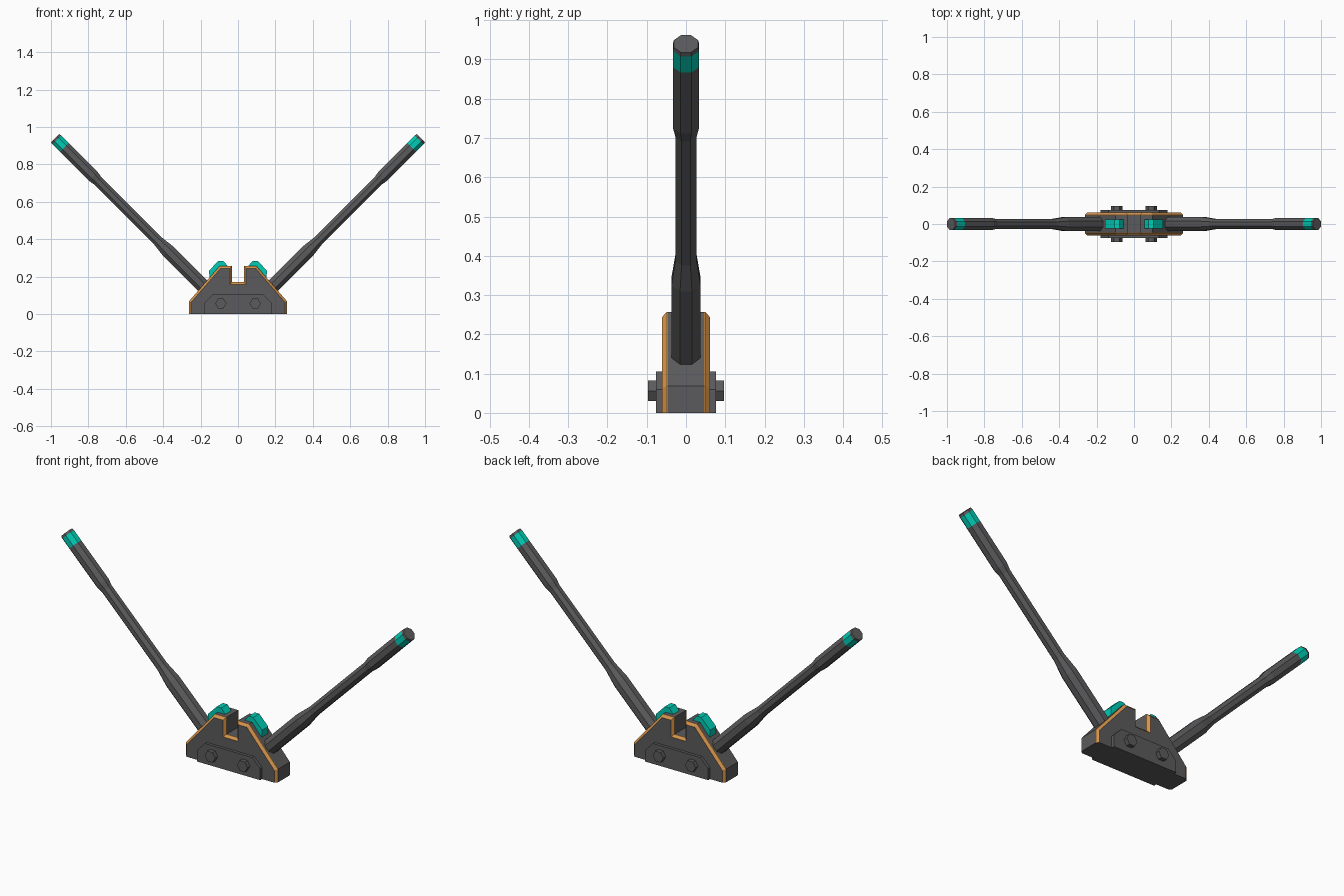
import bpy, bmesh, math
from mathutils import Vector

if "Cube" in bpy.data.objects:
    bpy.data.objects.remove(bpy.data.objects["Cube"])


def mat(name, rgb):
    m = bpy.data.materials.new(name)
    m.diffuse_color = (*rgb, 1)
    m.use_nodes = True
    m.node_tree.nodes["Principled BSDF"].inputs["Base Color"].default_value = m.diffuse_color
    return m


GREY = mat("dark grey", (0.105, 0.105, 0.11))
ORANGE = mat("orange", (0.66, 0.29, 0.07))
TEAL = mat("teal", (0.0, 0.6, 0.46))


def loft(name, rings, mats, band_mats=None):
    """Skin equal-length closed rings of points and cap both ends."""
    bm = bmesh.new()
    vs = [[bm.verts.new(p) for p in r] for r in rings]
    n = len(vs[0])
    for k in range(len(vs) - 1):
        for i in range(n):
            j = (i + 1) % n
            f = bm.faces.new((vs[k][i], vs[k][j], vs[k + 1][j], vs[k + 1][i]))
            if band_mats:
                f.material_index = band_mats[k]
    bm.faces.new(vs[0][::-1])
    bm.faces.new(vs[-1])
    bmesh.ops.recalc_face_normals(bm, faces=bm.faces)
    bm.normal_update()
    for f in bm.faces:          # undersides are never painted
        if f.normal.z < -0.99:
            f.material_index = 0
    me = bpy.data.meshes.new(name)
    bm.to_mesh(me)
    bm.free()
    ob = bpy.data.objects.new(name, me)
    bpy.context.collection.objects.link(ob)
    for m in mats:
        me.materials.append(m)
    return ob


def at_y(profile, y):
    return [(x, y, z) for x, z in profile]


def mirrored(half):
    return half + [(-x, z) for x, z in reversed(half)]


# base: notched core
outer = mirrored([(0.262, 0), (0.262, 0.068), (0.098, 0.257), (0.032, 0.257), (0.032, 0.17)])
inner = mirrored([(0.25, 0), (0.25, 0.063), (0.093, 0.244), (0.043, 0.244), (0.043, 0.158)])
loft("base_core", [at_y(outer, -0.046), at_y(outer, 0.046)], [GREY])

panel = mirrored([(0.18, 0), (0.18, 0.06), (0.135, 0.105)])
for s, side in ((-1, "front"), (1, "back")):
    # side plate with orange bevelled rim
    loft(side + "_plate", [at_y(outer, s * 0.046), at_y(outer, s * 0.049), at_y(inner, s * 0.061)],
         [GREY, ORANGE], [1, 1])
    # raised panel
    loft(side + "_panel", [at_y(panel, s * 0.058), at_y(panel, s * 0.076)], [GREY])
    # hexagonal bolts
    for bx in (-0.092, 0.092):
        hexa = [(bx + 0.03 * math.cos(i * math.pi / 3), 0.056 + 0.03 * math.sin(i * math.pi / 3))
                for i in range(6)]
        loft(side + "_bolt", [at_y(hexa, s * 0.07), at_y(hexa, s * 0.097)], [GREY])

# arm stations: height of the axis point, half width, colour of the band that follows
stations = [(0.10, 0.037, 0), (0.335, 0.037, 0), (0.395, 0.027, 0), (0.71, 0.027, 0),
            (0.735, 0.033, 0), (0.89, 0.033, 1), (0.931, 0.033, 0), (0.94, 0.031, 0)]
block = [(0.05, 0.25), (0.078, 0.284), (0.104, 0.284), (0.155, 0.232), (0.152, 0.188), (0.10, 0.17)]
for s, side in ((-1, "left"), (1, "right")):
    rings = []
    across, depth = Vector((-s, 0, 1)).normalized(), Vector((0, 1, 0))
    for z, a, _ in stations:
        r = a / math.cos(math.pi / 8)
        c = Vector((s * (z + 0.038), 0, z))
        angles = [math.pi / 8 + i * math.pi / 4 for i in range(8)]
        rings.append([c + r * (math.cos(t) * across + math.sin(t) * depth) for t in angles])
    # octagonal arm with teal ring near the tip
    loft(side + "_arm", rings, [GREY, TEAL], [b for _, _, b in stations[:-1]])
    # teal block on the shoulder of the base
    prof = [(s * x, z) for x, z in block]
    loft(side + "_shoulder_block", [at_y(prof, -0.025), at_y(prof, 0.025)], [TEAL])
